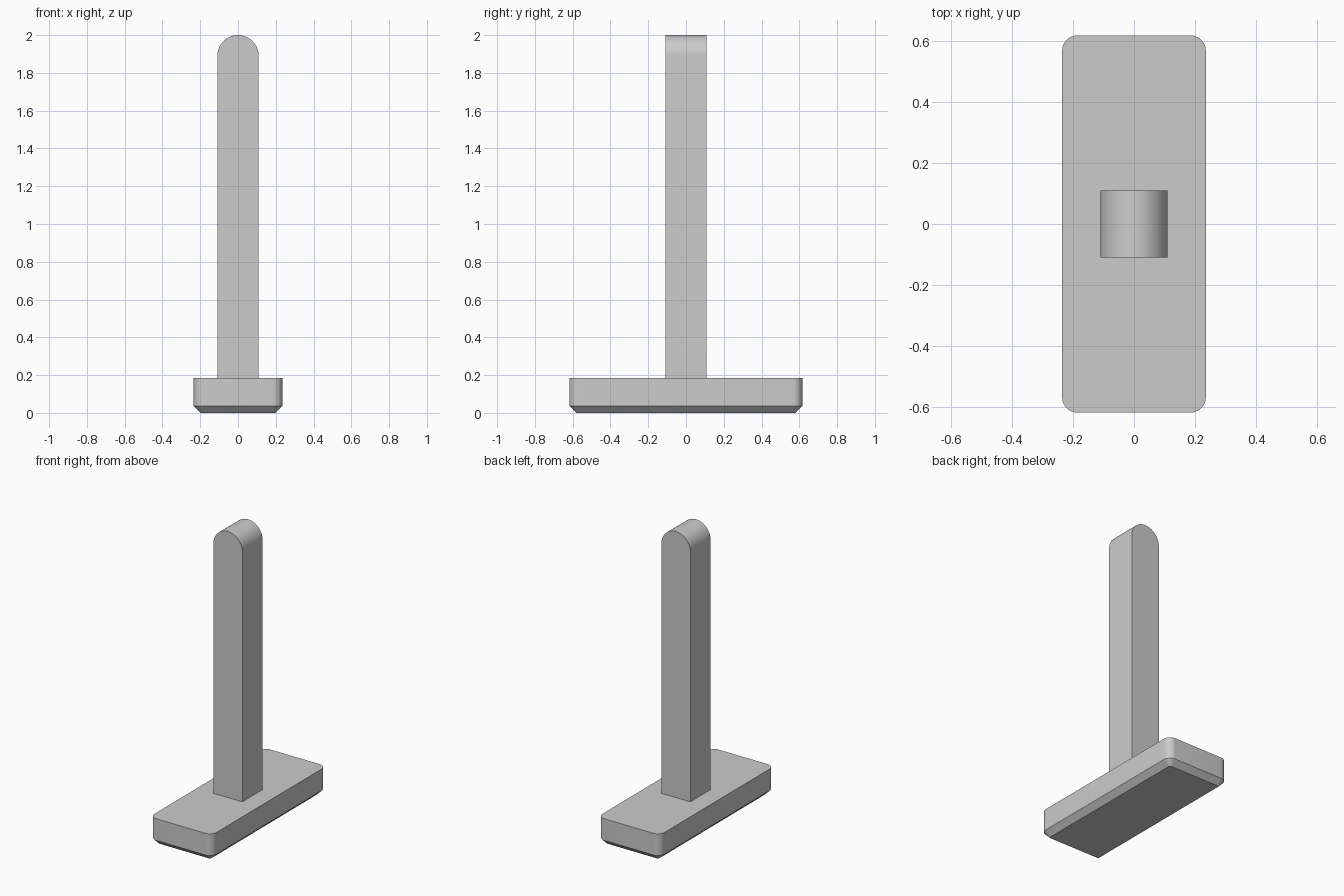
import bpy, bmesh
from math import pi, cos, sin, radians

cube = bpy.data.objects.get("Cube")
if cube:
    bpy.data.objects.remove(cube)

# Single plain grey
grey = bpy.data.materials.new("plain_grey")
grey.use_nodes = True
grey.diffuse_color = (0.6, 0.6, 0.6, 1)
grey.node_tree.nodes["Principled BSDF"].inputs["Base Color"].default_value = grey.diffuse_color


def arc(cx, cy, r, start, end, steps):
    angles = [start + (end - start) * i / steps for i in range(steps + 1)]
    return [(cx + r * cos(a), cy + r * sin(a)) for a in angles]


def rounded_rect(hx, hy, r):
    points = []
    for i, (sx, sy) in enumerate([(1, 1), (-1, 1), (-1, -1), (1, -1)]):
        points += arc(sx * (hx - r), sy * (hy - r), r, i * pi / 2, (i + 1) * pi / 2, 12)
    return points


def loft(name, rings):
    """Skin matching rings of points and cap both ends."""
    bm = bmesh.new()
    loops = [[bm.verts.new(p) for p in ring] for ring in rings]
    n = len(loops[0])
    for low, high in zip(loops, loops[1:]):
        for i in range(n):
            j = (i + 1) % n
            bm.faces.new((low[i], low[j], high[j], high[i]))
    bm.faces.new(loops[0][::-1])
    bm.faces.new(loops[-1])
    bmesh.ops.recalc_face_normals(bm, faces=bm.faces)
    mesh = bpy.data.meshes.new(name)
    bm.to_mesh(mesh)
    bm.free()
    mesh.materials.append(grey)
    obj = bpy.data.objects.new(name, mesh)
    bpy.context.collection.objects.link(obj)
    bpy.ops.object.select_all(action='DESELECT')
    obj.select_set(True)
    bpy.context.view_layer.objects.active = obj
    bpy.ops.object.shade_smooth_by_angle(angle=radians(30))
    return obj


# Base slab: rounded corners, chamfered lower edge
half_x, half_y, height = 0.235, 0.617, 0.185
corner, chamfer = 0.05, 0.037
sections = [(chamfer, 0), (0, chamfer), (0, height)]
loft("base", [[(x, y, z) for x, y in rounded_rect(half_x - c, half_y - c, corner - c)]
              for c, z in sections])

# Square post with a half-round top
half = 0.109
profile = [(-half, height), (half, height)] + arc(0, 2 - half, half, 0, pi, 32)
loft("post", [[(x, y, z) for x, z in profile] for y in (-half, half)])
